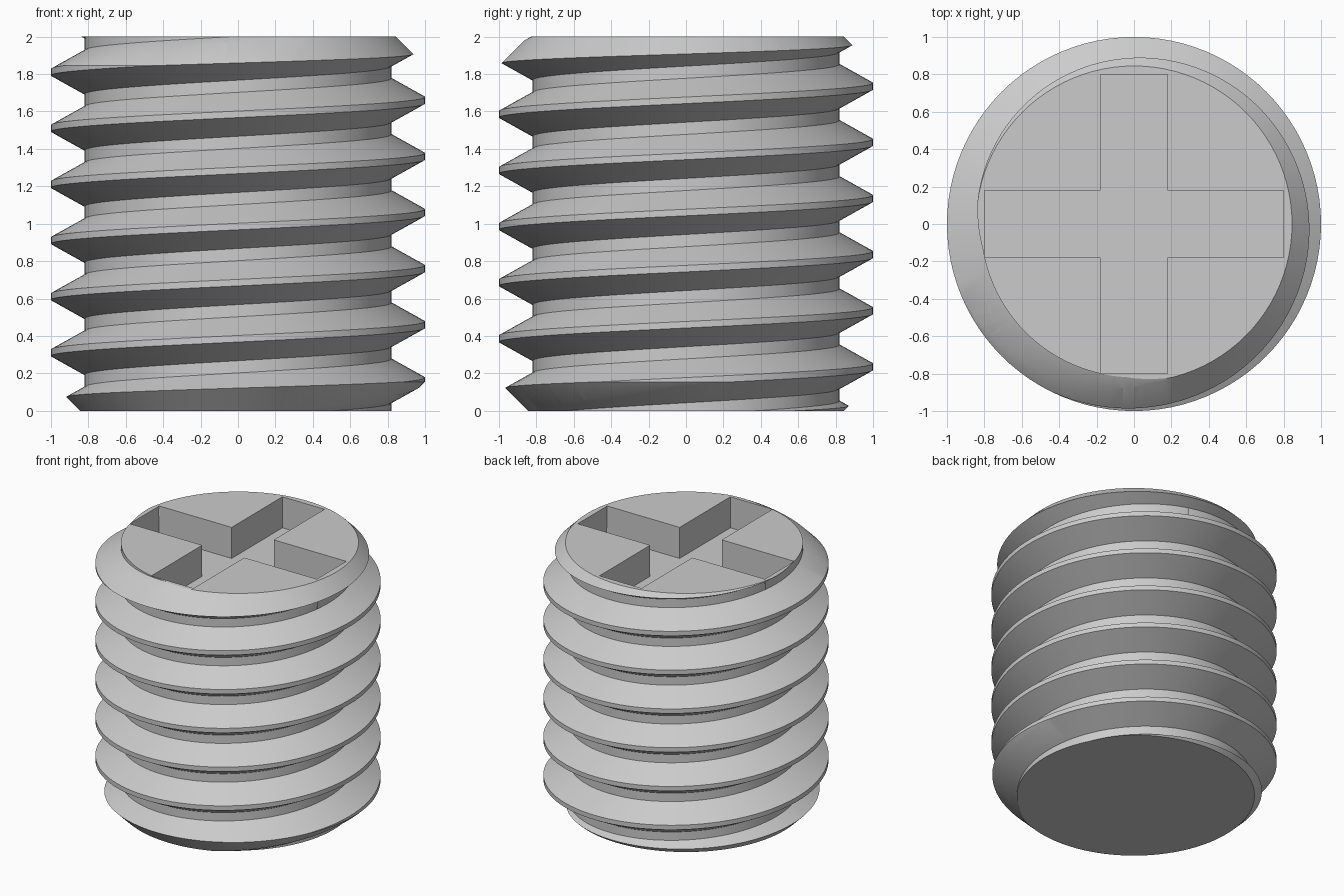
import bpy, bmesh, math

if "Cube" in bpy.data.objects:
    bpy.data.objects.remove(bpy.data.objects["Cube"])

PITCH, CORE, CREST, HEIGHT = 0.3, 0.82, 1.0, 2.0
SIDES, TURNS = 96, 10

grey = bpy.data.materials.new("steel grey")
grey.use_nodes = True
COLOUR = (0.6, 0.6, 0.6, 1)
grey.diffuse_color = COLOUR
grey.node_tree.nodes["Principled BSDF"].inputs["Base Color"].default_value = COLOUR


def make_object(name, bm):
    bmesh.ops.recalc_face_normals(bm, faces=bm.faces)
    mesh = bpy.data.meshes.new(name)
    bm.to_mesh(mesh)
    bm.free()
    mesh.materials.append(grey)
    obj = bpy.data.objects.new(name, mesh)
    bpy.context.collection.objects.link(obj)
    return obj


def cut(target, cutter, operation):
    mod = target.modifiers.new("cut", 'BOOLEAN')
    mod.operation, mod.solver, mod.object = operation, 'EXACT', cutter
    bpy.context.view_layer.objects.active = target
    bpy.ops.object.modifier_apply(modifier=mod.name)
    bpy.data.objects.remove(cutter)


def threaded_rod():
    # One tooth: flat crest, upper flank, flat root, lower flank
    tooth = [(CREST, -0.0175), (CREST, 0.0175), (CORE, 0.1175), (CORE, 0.1825)]
    start = 0.16 - 3 * PITCH
    bm = bmesh.new()
    columns = []
    for i in range(SIDES):
        a = math.tau * i / SIDES
        lift = start + PITCH * i / SIDES
        columns.append([bm.verts.new((r * math.cos(a), r * math.sin(a), lift + t * PITCH + z))
                        for t in range(TURNS) for r, z in tooth])
    # The last column joins the first one pitch higher
    columns.append(columns[0][len(tooth):])
    for left, right in zip(columns, columns[1:]):
        for k in range(min(len(left), len(right)) - 1):
            bm.faces.new((left[k], right[k], right[k + 1], left[k + 1]))
    # Close both spiral ends with a fan around a pole
    open_edges = [e for e in bm.edges if e.is_boundary]
    for is_end in (lambda z: z < HEIGHT / 2, lambda z: z > HEIGHT / 2):
        rim = [e for e in open_edges if is_end(e.verts[0].co.z)]
        levels = [v.co.z for e in rim for v in e.verts]
        pole = bm.verts.new((0, 0, (min(levels) + max(levels)) / 2))
        for e in rim:
            bm.faces.new((*e.verts, pole))
    return make_object("threaded_screw", bm)


def chamfered_blank():
    # Lathed envelope with 45 degree chamfers at both ends
    profile = [(0.845, 0), (1.045, 0.2), (1.045, HEIGHT - 0.2), (0.845, HEIGHT)]
    bm = bmesh.new()
    rings = [[bm.verts.new((r * math.cos(math.tau * i / SIDES),
                            r * math.sin(math.tau * i / SIDES), z)) for i in range(SIDES)]
             for r, z in profile]
    for low, high in zip(rings, rings[1:]):
        for i in range(SIDES):
            j = (i + 1) % SIDES
            bm.faces.new((low[i], low[j], high[j], high[i]))
    bm.faces.new(rings[0])
    bm.faces.new(rings[-1])
    return make_object("end_chamfer_cutter", bm)


def cross_cutter(half_length=0.8, half_width=0.18, depth=0.24):
    # Extruded plus-shaped outline for the drive slot
    l, w = half_length, half_width
    arm = [(l, -w), (l, w), (w, w)]
    outline = []
    for _ in range(4):
        outline += arm
        arm = [(-y, x) for x, y in arm]
    bm = bmesh.new()
    floor = bm.faces.new([bm.verts.new((x, y, HEIGHT - depth)) for x, y in outline])
    grown = bmesh.ops.extrude_face_region(bm, geom=[floor], use_keep_orig=True)
    bmesh.ops.translate(bm, vec=(0, 0, depth + 0.1),
                        verts=[v for v in grown["geom"] if isinstance(v, bmesh.types.BMVert)])
    return make_object("drive_slot_cutter", bm)


screw = threaded_rod()
cut(screw, chamfered_blank(), 'INTERSECT')
cut(screw, cross_cutter(), 'DIFFERENCE')

# Smooth flanks with crisp thread edges
bpy.ops.object.select_all(action='DESELECT')
screw.select_set(True)
bpy.context.view_layer.objects.active = screw
bpy.ops.object.shade_smooth_by_angle(angle=math.radians(25))
